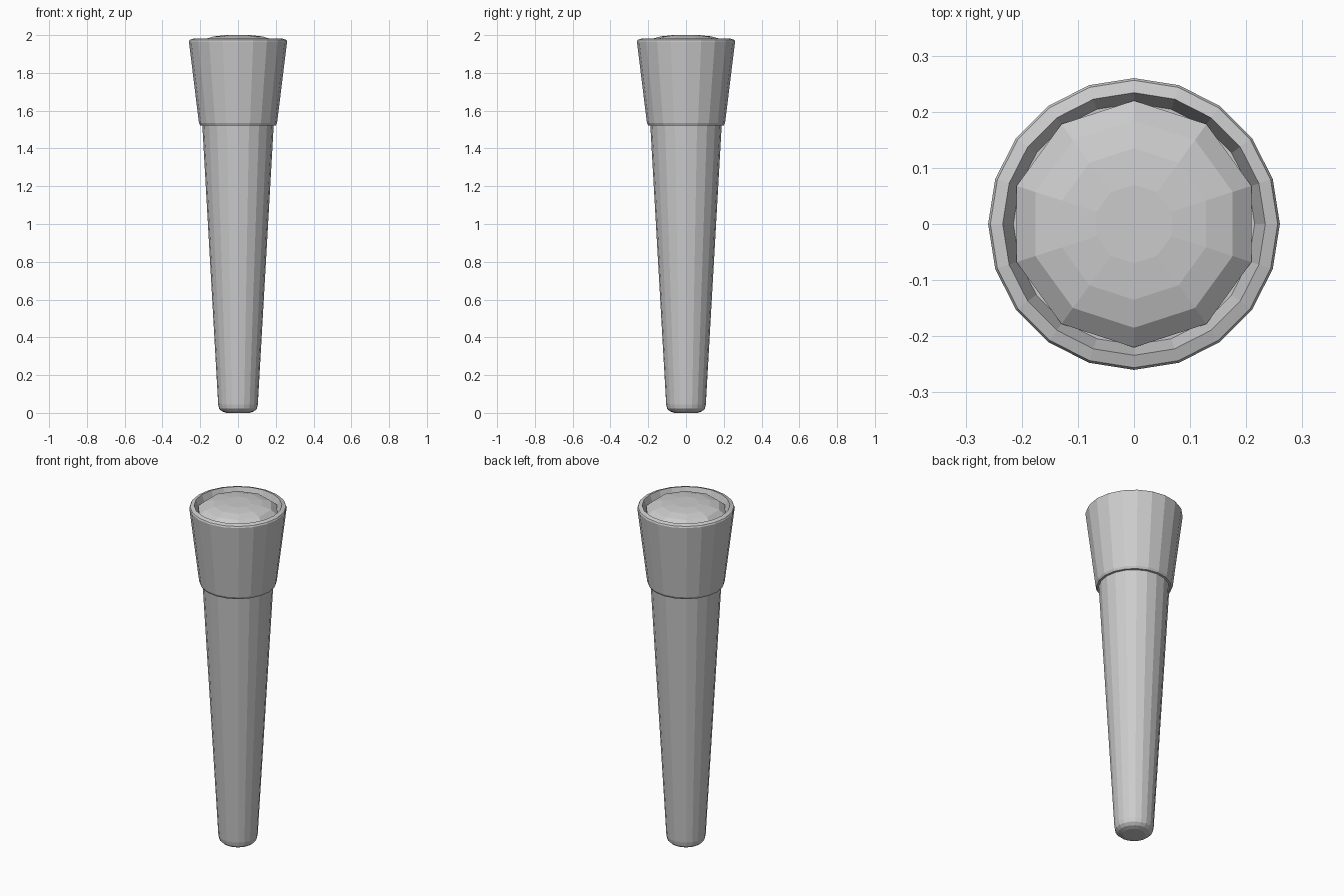
import bpy, bmesh
from math import sin, cos, pi

cube = bpy.data.objects.get("Cube")
if cube:
    bpy.data.objects.remove(cube, do_unlink=True)

grey = bpy.data.materials.new("plain_grey")
grey.use_nodes = True
grey.diffuse_color = (0.6, 0.6, 0.6, 1)
grey.node_tree.nodes["Principled BSDF"].inputs["Base Color"].default_value = (0.6, 0.6, 0.6, 1)


def lathe(name, profile, sides):
    """Spin (radius, height) points into a flat-faced solid, capped at both ends."""
    bm = bmesh.new()
    rings = []
    for r, z in profile:
        angles = [pi / 2 + 2 * pi * i / sides for i in range(sides)]
        rings.append([bm.verts.new((r * cos(a), r * sin(a), z)) for a in angles])
    for low, high in zip(rings, rings[1:]):
        for i in range(sides):
            j = (i + 1) % sides
            bm.faces.new((low[i], low[j], high[j], high[i]))
    bm.faces.new(rings[0][::-1])
    bm.faces.new(rings[-1])
    bmesh.ops.recalc_face_normals(bm, faces=bm.faces)
    mesh = bpy.data.meshes.new(name)
    bm.to_mesh(mesh)
    bm.free()
    mesh.materials.append(grey)
    obj = bpy.data.objects.new(name, mesh)
    bpy.context.collection.objects.link(obj)
    return obj


# Tapered shaft with a rounded foot
lathe("shaft", [(0.06, 0), (0.085, 0.008), (0.1, 0.022), (0.105, 0.045), (0.19, 1.54)], 20)

# Flared collar with a bevelled lip and a recessed top
lathe("collar", [(0.185, 1.52), (0.2, 1.522), (0.207, 1.535), (0.26, 1.967), (0.256, 1.975),
                 (0.234, 1.982), (0.215, 1.93)], 20)

# Shallow domed cap sitting in the recess
lathe("cap", [(0.22, 1.92), (0.22, 1.95), (0.185, 1.979), (0.135, 1.993), (0.07, 2.0)], 10)
